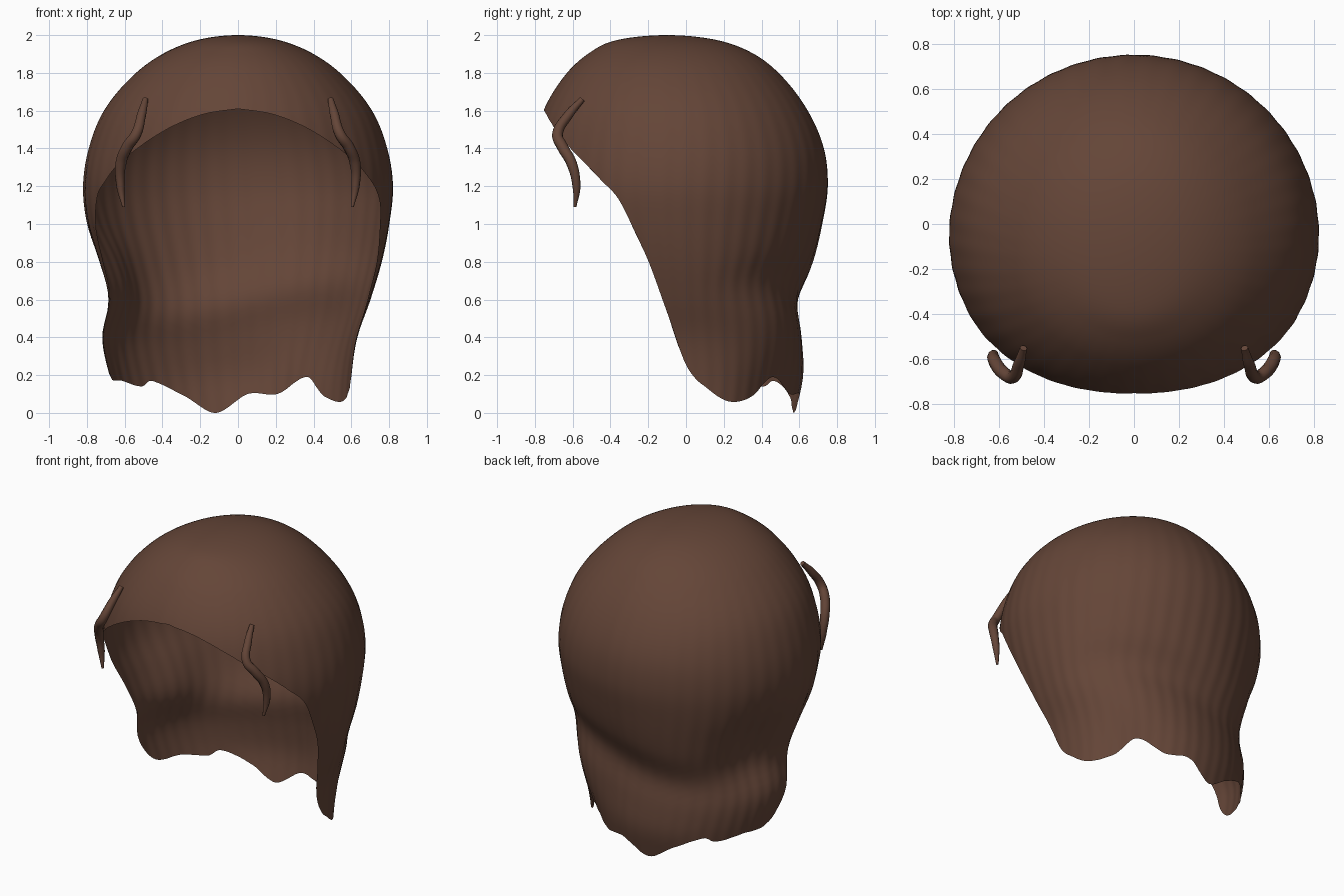
import bpy
import bmesh
from math import sin, cos, radians, sqrt, exp

default_cube = bpy.data.objects.get("Cube")
if default_cube:
    bpy.data.objects.remove(default_cube, do_unlink=True)


def make_material(name, colour):
    material = bpy.data.materials.new(name)
    material.use_nodes = True
    material.diffuse_color = colour
    material.node_tree.nodes["Principled BSDF"].inputs["Base Color"].default_value = colour
    return material


def smooth_lookup(keys, values, position):
    """Smooth interpolation through the given key values."""
    last = len(keys) - 1
    position = min(max(position, keys[0]), keys[last])
    i = 0
    while i < last - 1 and position > keys[i + 1]:
        i += 1

    def slope(k):
        low, high = max(k - 1, 0), min(k + 1, last)
        return (values[high] - values[low]) / (keys[high] - keys[low])

    span = keys[i + 1] - keys[i]
    t = (position - keys[i]) / span
    ease = t * t * (3 - 2 * t)
    start_pull = t * (1 - t) ** 2 * span * slope(i)
    end_pull = t * t * (t - 1) * span * slope(i + 1)
    return values[i] + (values[i + 1] - values[i]) * ease + start_pull + end_pull


def bump(value, centre, width):
    return exp(-((value - centre) / width) ** 2)


brown = make_material("dark brown hair", (0.128, 0.06, 0.039, 1))

# Horizontal outline of the hair at a series of heights
heights = [2, 1.97, 1.9, 1.8, 1.6, 1.4, 1.2, 1, .8, .6, .4, .2, 0]
depths = [sqrt(2 - z) for z in heights]
left_reach = [0, .23, .4, .54, .71, .79, .82, .8, .76, .7, .63, .6, .59]
right_reach = [0, .23, .4, .54, .71, .79, .82, .8, .74, .69, .72, .68, .62]
back_reach = [-.1, .18, .36, .49, .645, .73, .75, .72, .67, .59, .61, .62, .58]
front_reach = [-.1, -.38, -.52, -.63, -.755, -.81, -.82, -.78, -.7, -.65, -.6, -.6, -.6]
middle = [-.1, -.1, -.1, -.09, -.06, -.05, -.05, -.04, -.02, 0, .02, .04, .05]

# Height of the free edge by angle, with zero at the back
edge_angles = [-180, -165, -150, -131, -121, -113, -106, -100, -95, -85, -66, -50, -43,
               -26, -11, 5, 21, 40, 54, 70, 83, 93, 100, 106, 113, 121, 131, 150, 165, 180]
edge_heights = [1.61, 1.58, 1.5, 1.34, 1.23, 1.11, .84, .55, .32, .19, .17, .14, .17,
                .09, 0, .1, .1, .19, .09, .06, .13, .25, .55, .84, 1.11, 1.23, 1.34, 1.5, 1.58, 1.61]


def hair_point(degrees, depth):
    angle = radians(degrees)
    side, along = sin(angle), cos(angle)
    z = 2 - depth * depth
    centre = smooth_lookup(depths, middle, depth)
    x = side * smooth_lookup(depths, left_reach if side > 0 else right_reach, depth)
    if along > 0:
        # The hollow at the nape slants, higher on the left
        slant = 0.1 * sin(2 * angle) * bump(z, 0.6, 0.4)
        limit = smooth_lookup(depths, back_reach, sqrt(depth * depth + slant))
    else:
        limit = smooth_lookup(depths, front_reach, depth)
    y = centre + abs(along) * (limit - centre)
    # Fine combed grooves, a full lock tucked in at the left corner, a dent on the right
    comb = 0.002 * min(depth, 1) ** 2 * sin(44 * angle + 3 * z)
    low = 1 / (1 + exp((z - 0.22) * 14))
    lock = 0.035 * bump(degrees, 45, 24) * bump(z, 0.45, 0.16)
    tuck = 0.09 * low * bump(degrees, 42, 20)
    dent = 0.08 * bump(degrees, -68, 17) * bump(z, 0.72, 0.26)
    swell = 1 + comb + lock - tuck - dent
    return (x * swell, centre + (y - centre) * swell, z)


# Hair shell: columns running from the crown to the free edge
columns, rows = 360, 70
mesh = bpy.data.meshes.new("hair_shell")
bm = bmesh.new()
crown = bm.verts.new((0, -0.1, 2))
strips = []
for c in range(columns):
    degrees = -180 + 360 * c / columns
    edge = max(smooth_lookup(edge_angles, edge_heights, degrees), 0)
    deepest = sqrt(2 - edge)
    strips.append([bm.verts.new(hair_point(degrees, deepest * r / rows))
                   for r in range(1, rows + 1)])
for c in range(columns):
    here, following = strips[c], strips[(c + 1) % columns]
    bm.faces.new((crown, here[0], following[0]))
    for r in range(rows - 1):
        bm.faces.new((here[r], here[r + 1], following[r + 1], following[r]))
for face in bm.faces:
    face.smooth = True
bm.normal_update()
bm.to_mesh(mesh)
bm.free()
mesh.materials.append(brown)
hair = bpy.data.objects.new("hair_shell", mesh)
bpy.context.collection.objects.link(hair)

# Loose tapered strand at each temple
strand_path = [(.49, -.55, 1.66), (.51, -.62, 1.58), (.54, -.68, 1.475), (.585, -.655, 1.41),
               (.62, -.605, 1.32), (.622, -.58, 1.2), (.605, -.588, 1.09)]
strand_width = [.6, .95, 1.1, 1.15, 1.1, .85, .3]


def add_strand(name, mirror):
    curve = bpy.data.curves.new(name, "CURVE")
    curve.dimensions = "3D"
    curve.bevel_depth = 0.026
    curve.bevel_resolution = 3
    curve.resolution_u = 8
    curve.use_fill_caps = True
    spline = curve.splines.new("BEZIER")
    spline.bezier_points.add(len(strand_path) - 1)
    for point, (x, y, z), width in zip(spline.bezier_points, strand_path, strand_width):
        point.co = (x * mirror, y, z)
        point.radius = width
        point.handle_left_type = point.handle_right_type = "AUTO"
    spline.use_smooth = True
    curve.materials.append(brown)
    bpy.context.collection.objects.link(bpy.data.objects.new(name, curve))


add_strand("left_temple_strand", 1)
add_strand("right_temple_strand", -1)
